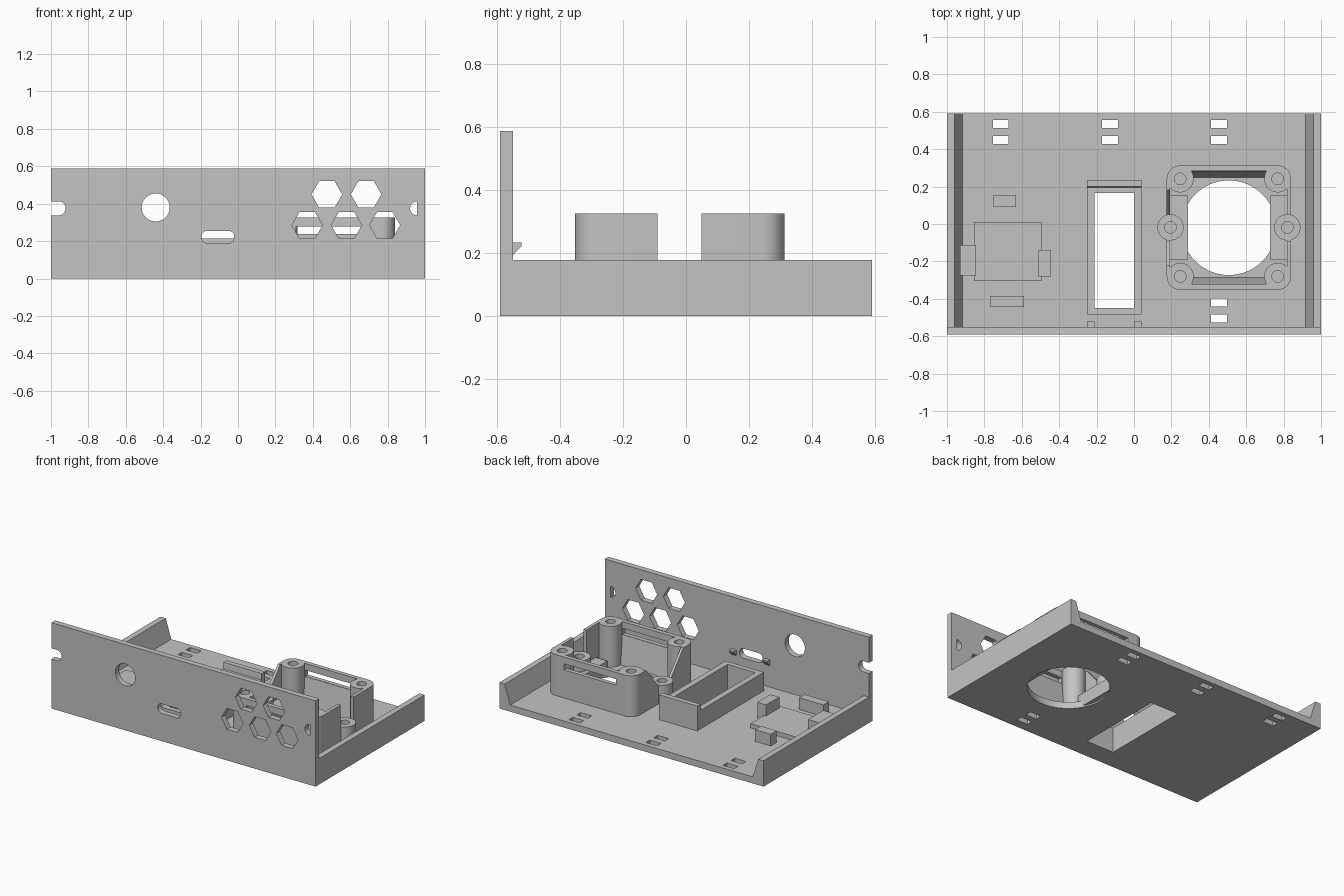
import bpy, bmesh, math
from math import cos, sin, pi

if "Cube" in bpy.data.objects:
    bpy.data.objects.remove(bpy.data.objects["Cube"])

F = 0.045  # floor top
grey = bpy.data.materials.new("plain grey")
grey.diffuse_color = (0.55, 0.55, 0.55, 1)
grey.use_nodes = True
grey.node_tree.nodes["Principled BSDF"].inputs["Base Color"].default_value = grey.diffuse_color


def prism(name, pts, axis, lo, hi):
    """Extrude a 2D outline along an axis."""
    place = {'x': lambda u, v, w: (w, u, v),
             'y': lambda u, v, w: (u, w, v),
             'z': lambda u, v, w: (u, v, w)}[axis]
    bm = bmesh.new()
    a = [bm.verts.new(place(u, v, lo)) for u, v in pts]
    b = [bm.verts.new(place(u, v, hi)) for u, v in pts]
    bm.faces.new(a)
    bm.faces.new(b)
    n = len(pts)
    for i in range(n):
        j = (i + 1) % n
        bm.faces.new((a[i], a[j], b[j], b[i]))
    bmesh.ops.recalc_face_normals(bm, faces=bm.faces)
    me = bpy.data.meshes.new(name)
    bm.to_mesh(me)
    bm.free()
    me.materials.append(grey)
    ob = bpy.data.objects.new(name, me)
    bpy.context.collection.objects.link(ob)
    return ob


def rect(x0, x1, y0, y1):
    return [(x0, y0), (x1, y0), (x1, y1), (x0, y1)]


def box(name, x0, x1, y0, y1, z0, z1):
    return prism(name, rect(x0, x1, y0, y1), 'z', z0, z1)


def ngon(cx, cy, r, n=48):
    return [(cx + r * cos(2 * pi * i / n), cy + r * sin(2 * pi * i / n)) for i in range(n)]


def rounded(x0, x1, y0, y1, r, n=10):
    pts = []
    for k, (cx, cy) in enumerate([(x1 - r, y1 - r), (x0 + r, y1 - r),
                                  (x0 + r, y0 + r), (x1 - r, y0 + r)]):
        for i in range(n + 1):
            t = (k + i / n) * pi / 2
            pts.append((cx + r * cos(t), cy + r * sin(t)))
    return pts


def cut(ob, cutters):
    """Subtract each cutter, then remove it."""
    for c in cutters:
        m = ob.modifiers.new("cut", 'BOOLEAN')
        m.operation, m.solver, m.object = 'DIFFERENCE', 'EXACT', c
        c.hide_render = True
    bpy.context.view_layer.update()
    dg = bpy.context.evaluated_depsgraph_get()
    me = bpy.data.meshes.new_from_object(ob.evaluated_get(dg))
    ob.modifiers.clear()
    ob.data = me
    for c in cutters:
        bpy.data.objects.remove(c)


# floor with sloped side lips
tray = prism("tray", [(-1, 0), (1, 0), (1, .177), (.96, .177), (.918, F),
                      (-.918, F), (-.96, .177), (-1, .177)], 'y', -.55, .59)
slots = [(x, y) for x in (-.712, -.128, .455) for y in (.535, .45)] + [(.455, -.42), (.455, -.505)]
holes = [box("c", x - .042, x + .042, y - .021, y + .021, -.1, .1) for x, y in slots]
holes.append(box("c", -.21, 0, -.45, .165, -.1, .1))
holes.append(prism("c", ngon(.507, -.02, .253, 64), 'z', -.1, .1))
cut(tray, holes)

# front panel with its openings
panel = prism("front_panel", rect(-1, 1, 0, .587), 'y', -.59, -.55)
outlines = [ngon(x, z, .082, 6) for x, z in
            [(.475, .45), (.685, .45), (.37, .285), (.58, .285), (.785, .285)]]
outlines.append(ngon(-.44, .38, .075))
outlines.append(rounded(-.195, -.02, .19, .255, .03))
outlines.append(rounded(-1.1, -.922, .338, .412, .036))
outlines.append([(.957 + .037 * cos(pi / 2 + pi * i / 16), .375 + .037 * sin(pi / 2 + pi * i / 16))
                 for i in range(17)])
cut(panel, [prism("c", o, 'y', -.7, -.4) for o in outlines])

# connector supports behind the panel slot
for x in (-.25, .002):
    prism("connector_support", [(-.552, .19), (-.522, .222), (-.522, .232), (-.552, .232)],
          'x', x, x + .038)

# rectangular frame with a raised rear ridge
frame = box("switch_frame", -.25, .04, -.485, .2, F - .01, .172)
cut(frame, [box("c", -.21, 0, -.45, .165, -.1, .4)])
prism("frame_ridge", [(.195, F - .01), (.235, F - .01), (.235, .215), (.2, .215), (.195, .172)],
      'x', -.25, .04)

# circuit board pad and retaining blocks
box("board_pad", -.855, -.495, -.305, .01, F - .01, .075)
box("board_stop_back", -.75, -.63, .09, .155, F - .01, .125)
box("board_stop_front", -.77, -.587, -.445, -.385, F - .01, .125)
box("board_stop_left", -.93, -.845, -.275, -.113, F - .01, .15)
box("board_stop_right", -.51, -.443, -.28, -.138, F - .01, .15)

# fan housing: rounded shell, open sides, slits in the end walls
TOP = .325
shell = prism("fan_housing", rounded(.175, .84, -.352, .313, .072), 'z', F - .01, TOP)
cut(shell, [box("c", .193, .817, -.322, .284, -.1, .5),
            box("c", .75, .95, -.09, .05, .172, .5),
            prism("c", [(-.09, .172), (.05, .172), (.185, .33), (.185, .4), (-.225, .4), (-.225, .33)],
                  'x', .1, .25),
            box("c", .31, .705, -.5, .5, .237, .279)])

# screw bosses: four tall corners, two low sides
bosses = [(x, y, .072, TOP) for x in (.247, .768) for y in (.241, -.28)]
bosses += [(.195, -.018, .07, .174), (.82, -.018, .07, .174)]
for x, y, r, top in bosses:
    b = prism("screw_boss", ngon(x, y, r), 'z', F - .01, top)
    cut(b, [prism("c", ngon(x, y, .031, 32), 'z', F + .02, .5)])
    for s in [shell]:
        cut(s, [prism("c", ngon(x, y, .031, 32), 'z', F + .02, .5)])

# sloped ledges under the slits, side ledges beside the fan opening
for y0, s in ((.29, 1), (-.328, -1)):
    prism("fan_ledge", [(y0, F - .01), (y0, .235), (y0 - .008 * s, .235), (y0 - .043 * s, F - .01)],
          'x', .31, .705)
for x0, x1 in ((.19, .288), (.728, .82)):
    ledge = box("fan_side_ledge", x0, x1, -.19, .152, .01, .1)
    x, y = (.195 if x0 < .5 else .82), -.018
    cut(ledge, [prism("c", ngon(x, y, .031, 32), 'z', F + .02, .5)])

# crisp edges, smooth round surfaces
for ob in bpy.context.scene.objects:
    ob.select_set(True)
bpy.context.view_layer.objects.active = tray
bpy.ops.object.shade_smooth_by_angle(angle=math.radians(30))
